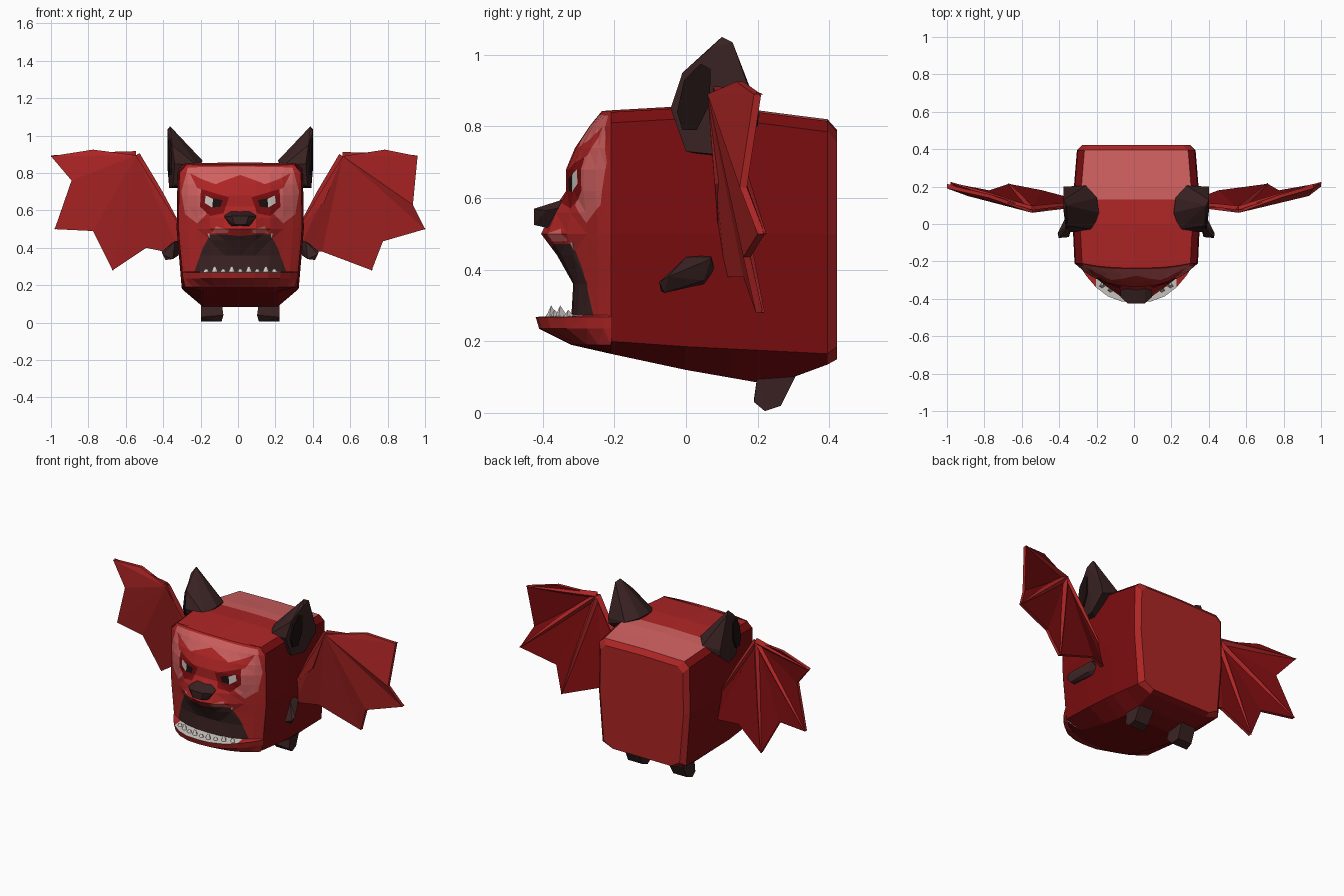
import bpy, bmesh, math
from mathutils import Vector

if "Cube" in bpy.data.objects:
    bpy.data.objects.remove(bpy.data.objects["Cube"])

COLORS = {
    "red": (0.42, 0.018, 0.018), "dark_red": (0.20, 0.004, 0.005), "pink": (0.62, 0.115, 0.115),
    "brown": (0.042, 0.016, 0.016), "near_black": (0.012, 0.005, 0.005), "ivory": (0.62, 0.58, 0.54),
}
NAMES = list(COLORS)
MATS = []
for n, c in COLORS.items():
    m = bpy.data.materials.new(n)
    m.diffuse_color = (*c, 1)
    m.use_nodes = True
    m.node_tree.nodes["Principled BSDF"].inputs["Base Color"].default_value = m.diffuse_color
    MATS.append(m)
RED, DARK, PINK, BROWN, BLACK, IVORY = range(6)
AXIS = 0.012  # the head sits slightly right of centre


def finish(name, bm, shift=AXIS):
    me = bpy.data.meshes.new(name)
    bm.to_mesh(me)
    bm.free()
    for m in MATS:
        me.materials.append(m)
    ob = bpy.data.objects.new(name, me)
    ob.location.x = shift
    bpy.context.collection.objects.link(ob)
    return ob


def hull(name, pts, mat, shift=AXIS):
    bm = bmesh.new()
    for p in pts:
        bm.verts.new(p)
    bmesh.ops.convex_hull(bm, input=bm.verts[:])
    bmesh.ops.delete(bm, geom=[v for v in bm.verts if not v.link_faces], context='VERTS')
    bmesh.ops.recalc_face_normals(bm, faces=bm.faces[:])
    for f in bm.faces:
        f.material_index = mat
    return finish(name, bm, shift)


def pair(name, pts, mat):
    for s, side in ((1, "right"), (-1, "left")):
        hull(f"{side}_{name}", [(s * x, y, z) for x, y, z in pts], mat)


# Body: boxy loft from front to back, open at the face
bm = bmesh.new()
rings = []
for y, zt, w, zs, zb in ((-.21, .845, .325, .20, .165), (0, .857, .335, .185, .12),
                         (.20, .845, .328, .175, .085), (.30, .832, .32, .17, .10),
                         (.395, .82, .312, .165, .135), (.422, .79, .285, .185, .15)):
    half = [(w - .035, zt - .005), (w, zt - .035), (w + .005, .5), (w - .022, zs), (.2, zb)]
    pts = [(0, zt)] + half + [(0, zb)] + [(-x, z) for x, z in reversed(half)]
    rings.append([bm.verts.new((x, y, z)) for x, z in pts])
n = len(rings[0])
for a, b in zip(rings, rings[1:]):
    for i in range(n):
        bm.faces.new((a[i], a[(i + 1) % n], b[(i + 1) % n], b[i]))
bm.faces.new(rings[-1])
bmesh.ops.recalc_face_normals(bm, faces=bm.faces[:])
bmesh.ops.bisect_plane(bm, geom=bm.verts[:] + bm.edges[:] + bm.faces[:], dist=1e-5,
                       plane_co=(0, .13, 0), plane_no=(0, 1, 0))
for f in bm.faces:
    c = f.calc_center_median()
    if f.normal.z > .8:
        f.material_index = PINK if c.y > .13 else RED
    elif f.normal.y > .6:
        f.material_index = RED
    else:
        f.material_index = DARK
finish("body", bm)

# Face: rows of height, depth at the middle, muzzle bulge, half width
ROWS = ((.845, -.21, 0, .29), (.843, -.235, 0, .29), (.80, -.27, 0, .325), (.74, -.31, 0, .327),
        (.68, -.335, 0, .328), (.62, -.335, 0, .329), (.56, -.325, .05, .33), (.50, -.32, .085, .33),
        (.44, -.315, .045, .326), (.36, -.315, 0, .318), (.274, -.32, 0, .31), (.268, -.42, 0, .31),
        (.235, -.41, 0, .306), (.19, -.32, 0, .295), (.165, -.21, 0, .2))


def depth(row, x):
    z, yc, bulge, w = row
    return -.21 + (yc + .21) * max(0, 1 - (abs(x) / w) ** 2.6) - bulge * max(0, 1 - (x / .2) ** 2)


# Painted regions on the right half, in painting order (x, z)
REGIONS = (
    (PINK, ((0, .835), (.28, .83), (.315, .70), (.295, .58), (.23, .53), (.18, .58), (.21, .70), (.11, .75), (0, .79))),
    (RED, ((.02, .70), (.06, .66), (.23, .72), (.27, .80), (.2, .765))),
    (DARK, ((.06, .67), (.21, .715), (.215, .62), (.16, .57), (.09, .585))),
    (IVORY, ((.12, .65), (.185, .68), (.19, .64), (.15, .615))),
    (BLACK, ((.095, .655), (.145, .665), (.15, .615), (.105, .62))),
    (PINK, ((.06, .495), (.13, .515), (.15, .48), (.07, .478))),
    (BROWN, ((0, .462), (.08, .472), (.16, .472), (.20, .40), (.245, .274), (0, .274))),
)


def inside(x, z, poly):
    hit = False
    for (x1, z1), (x2, z2) in zip(poly, poly[1:] + poly[:1]):
        if (z1 > z) != (z2 > z) and x < x1 + (z - z1) * (x2 - x1) / (z2 - z1):
            hit = not hit
    return hit


def cut(bm, poly):
    lo = [min(p[i] for p in poly) for i in (0, 1)]
    hi = [max(p[i] for p in poly) for i in (0, 1)]
    for (x1, z1), (x2, z2) in zip(poly, poly[1:] + poly[:1]):
        geom = set()
        for f in bm.faces:
            xs, zs = [v.co.x for v in f.verts], [v.co.z for v in f.verts]
            if max(xs) > lo[0] and min(xs) < hi[0] and max(zs) > lo[1] and min(zs) < hi[1]:
                geom.update([f, *f.edges, *f.verts])
        bmesh.ops.bisect_plane(bm, geom=list(geom), dist=1e-5, plane_co=(x1, 0, z1),
                               plane_no=(z2 - z1, 0, x1 - x2))


bm = bmesh.new()
cols = [math.sin(math.pi / 2 * (i / 6 - 1) * .98) / math.sin(math.pi / 2 * .98) for i in range(13)]
grid = [[bm.verts.new((r[3] * t, depth(r, r[3] * t), r[0])) for t in cols] for r in ROWS]
for a, b in zip(grid, grid[1:]):
    for i in range(12):
        bm.faces.new((a[i], b[i], b[i + 1], a[i + 1]))
bmesh.ops.triangulate(bm, faces=bm.faces[:])
for _, poly in REGIONS:
    for s in (1, -1):
        cut(bm, [(s * x, z) for x, z in poly])
for f in bm.faces:
    c = f.calc_center_median()
    f.material_index = DARK if c.z < .2 else RED
    if .268 < c.z < .274 and abs(c.x) < .22:
        f.material_index = IVORY
    for mat, poly in REGIONS:
        if inside(abs(c.x), c.z, poly):
            f.material_index = mat
# Mouth pushed in as a cavity
mouth = [f for f in bm.faces if f.material_index == BROWN]
ext = bmesh.ops.extrude_face_region(bm, geom=mouth)
for v in ext["geom"]:
    if isinstance(v, bmesh.types.BMVert):
        v.co.y = -.08
for f in bm.faces:
    c = f.calc_center_median()
    if c.y > -.205 and abs(c.x) < .25 and .27 < c.z < .48:
        f.material_index = BROWN
finish("face", bm)

# Tongue and teeth
hull("tongue", [(sx * x, y, z) for sx in (1, -1) for x, y, z in
                ((.14, -.1, .27), (.13, -.30, .27), (.12, -.1, .33), (.08, -.29, .325), (.05, -.1, .355))], RED)


def tooth(name, x, y, z0, z1, r):
    hull(name, [(x - r, y, z0), (x + r, y, z0), (x, y + .03, z0), (x, y - .012, z0),
                (x - r * .3, y + .005, z1), (x + r * .3, y + .005, z1)], IVORY)


for i in range(-4, 5):
    x = i * .038
    tooth("upper_tooth", x, -.345 + 1.2 * x * x, .476, .425 if i % 2 else .437, .023)
    tooth("lower_tooth", x * 1.2, -.385 + 2.2 * x * x, .262, .30 if i % 2 else .288, .02)
pair("fang", [(.15, -.30, .47), (.18, -.28, .465), (.165, -.26, .47), (.19, -.28, .385)], IVORY)

# Nose
hull("nose", [(s * x, y, z) for s in (1, -1) for x, y, z in
              ((.045, -.425, .57), (.03, -.425, .525), (.085, -.39, .565), (.05, -.38, .515),
               (.05, -.33, .60), (.085, -.32, .58), (.04, -.30, .52))], BROWN)

# Ears, with a dark plate on the outer side
pair("ear", [(.375, .10, 1.05), (.388, .13, 1.035), (.388, .07, 1.02), (.365, -.01, .95), (.35, -.043, .85),
             (.39, .20, .84), (.385, .20, .80), (.38, .10, .72), (.36, 0, .73), (.23, -.03, .84),
             (.20, .06, .865), (.21, .14, .86), (.27, .205, .84), (.30, .05, .72)], BROWN)
pair("inner_ear", [(.35 + .125 * y + .01 + dx, y, z) for dx in (.01, .02) for y, z in
                   ((-.025, .84), (-.005, .93), (.04, .975), (.07, .96), (.065, .86), (.03, .79), (-.01, .79))], BLACK)

# Hands and feet
pair("hand", [(.32, .08, .40), (.32, .07, .44), (.36, .07, .43), (.35, 0, .435), (.33, .05, .36),
              (.415, -.075, .365), (.40, -.06, .335), (.36, -.07, .34), (.42, -.05, .38), (.36, .05, .37)], BROWN)
pair("foot", [(.10, .20, .11), (.21, .20, .11), (.10, .31, .11), (.20, .31, .11), (.09, .19, .04),
              (.21, .19, .03), (.10, .22, .005), (.21, .22, .005), (.11, .265, .02), (.205, .265, .02)], BROWN)


# Wings: thin fan from the elbow, first point is the elbow
def wing(side, pts, tips):
    bm = bmesh.new()
    front, back = ([bm.verts.new((x, y + d, z)) for x, y, z in pts] for d in (-.01, .01))
    n = len(pts)
    for i in range(1, n - 1):
        bm.faces.new((front[0], front[i], front[i + 1])).material_index = RED
        bm.faces.new((back[0], back[i + 1], back[i])).material_index = DARK
    for i in range(n):
        j = (i + 1) % n
        bm.faces.new((front[i], back[i], back[j], front[j])).material_index = RED
    bmesh.ops.recalc_face_normals(bm, faces=bm.faces[:])
    finish(side + "_wing", bm, 0)
    for k in tips:  # finger bones on the back
        a, b = Vector(pts[0]), Vector(pts[k])
        across = (b - a).cross(Vector((0, 1, 0))).normalized()
        ring = [p + across * t + Vector((0, d, 0)) for p, r in ((a, .022), (a.lerp(b, .5), .018), (b, .004))
                for t, d in ((-r, .006), (r, .006), (0, .012 + r * .7))]
        hull(side + "_wing_bone", ring, RED, 0)


wing("right", [(.56, .07, .89), (.785, .15, .925), (.96, .20, .89), (.935, .16, .63), (1, .21, .5),
               (.775, .17, .435), (.715, .205, .28), (.45, .17, .38), (.32, .12, .38), (.32, .10, .50),
               (.46, .09, .64)], (2, 4, 6, 9))
wing("left", [(-.545, .07, .895), (-.775, .15, .925), (-1, .20, .89), (-.89, .16, .76), (-.98, .21, .5),
              (-.775, .17, .49), (-.67, .205, .28), (-.49, .17, .40), (-.30, .12, .36), (-.30, .10, .50),
              (-.46, .09, .70)], (2, 4, 6, 9))
